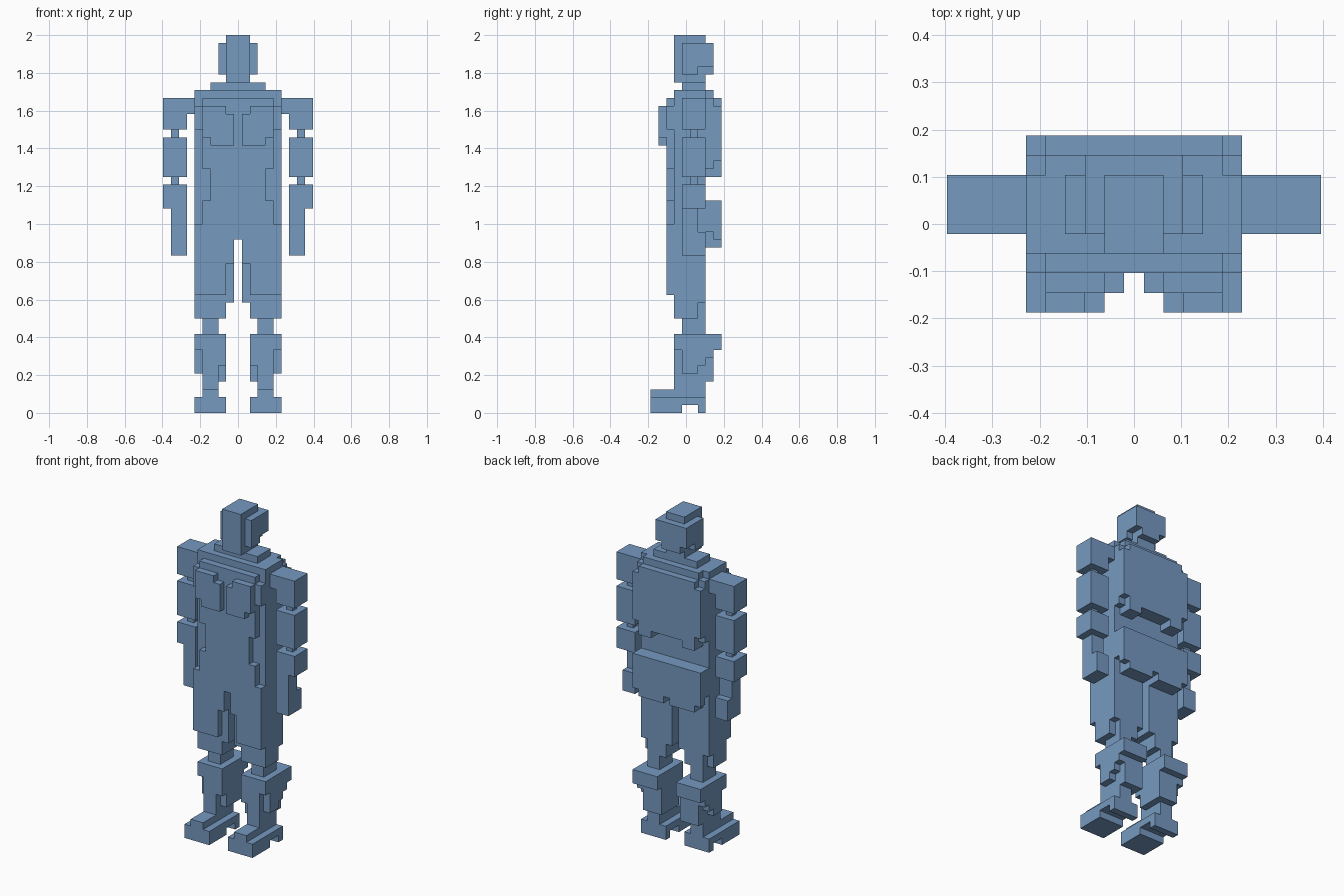
import bpy
import bmesh
from mathutils import Vector

UNIT = 2 / 48  # edge length of one block

default_cube = bpy.data.objects.get("Cube")
if default_cube:
    bpy.data.objects.remove(default_cube, do_unlink=True)

steel = bpy.data.materials.new("steel_blue")
steel.use_nodes = True
COLOUR = (0.18, 0.32, 0.53, 1)
steel.diffuse_color = COLOUR
steel.node_tree.nodes["Principled BSDF"].inputs["Base Color"].default_value = COLOUR


def box(x, y, z):
    """Cells of a box; x counts out from the middle column, which starts at -1."""
    return {(i + 1, j, k) for i in range(*x) for j in range(*y) for k in range(*z)}


def mirrored(cells):
    return {(-i, j, k) for i, j, k in cells}


def build(name, cells):
    """Make the outer skin of a set of cells and merge its coplanar faces."""
    bm = bmesh.new()
    corners = {}

    def corner(point):
        key = tuple(round(value) for value in point)
        if key not in corners:
            i, j, k = key
            corners[key] = bm.verts.new(((i - 0.5) * UNIT, (j - 4.5) * UNIT, k * UNIT))
        return corners[key]

    for cell in cells:
        for axis in range(3):
            for side in (0, 1):
                neighbour = list(cell)
                neighbour[axis] += 2 * side - 1
                if tuple(neighbour) in cells:
                    continue
                start, u, v = Vector(cell), Vector(), Vector()
                start[axis] += side
                u[(axis + 1) % 3] = 1
                v[(axis + 2) % 3] = 1
                loop = [start, start + u, start + u + v, start + v]
                if not side:
                    loop.reverse()
                bm.faces.new([corner(point) for point in loop])
    bmesh.ops.dissolve_limit(bm, angle_limit=0.01, verts=bm.verts[:], edges=bm.edges[:])
    bmesh.ops.triangulate(bm, faces=[f for f in bm.faces if len(f.verts) > 4])
    mesh = bpy.data.meshes.new(name)
    bm.to_mesh(mesh)
    bm.free()
    mesh.materials.append(steel)
    obj = bpy.data.objects.new(name, mesh)
    bpy.context.collection.objects.link(obj)


def build_whole(name, cells):
    build(name, cells | mirrored(cells))


def build_pair(name, cells):
    build("left_" + name, cells)
    build("right_" + name, mirrored(cells))


# Head: tall face block, stepped back and side plates
head = box(x=(-1, 1), y=(3, 7), z=(42, 48))
head |= box(x=(-1, 1), y=(7, 8), z=(43, 47))
head |= box(x=(1, 2), y=(4, 8), z=(44, 47))
head |= box(x=(1, 2), y=(4, 6), z=(43, 44))
build_whole("head", head)

# Collar under the head
build_whole("collar", box(x=(-1, 3), y=(4, 7), z=(41, 42)))

# Torso core and stepped shoulders
torso = box(x=(-1, 5), y=(3, 7), z=(22, 41))
torso |= box(x=(-1, 4), y=(7, 8), z=(40, 41))

# Belly plate, narrower at the waist and full width at the hips
torso |= box(x=(-1, 4), y=(2, 3), z=(24, 40))
torso -= box(x=(3, 4), y=(2, 3), z=(27, 31))
torso |= box(x=(-1, 5), y=(2, 3), z=(22, 24))

# Chest plates
torso |= box(x=(0, 3), y=(1, 2), z=(34, 38))
torso |= box(x=(1, 4), y=(1, 2), z=(35, 39))
torso |= box(x=(4, 5), y=(2, 3), z=(36, 39))

# Back plate with a ragged lower edge
torso |= box(x=(-1, 2), y=(7, 9), z=(31, 40))
torso |= box(x=(2, 4), y=(7, 9), z=(30, 40))
torso |= box(x=(4, 5), y=(7, 8), z=(31, 40))
torso |= box(x=(4, 5), y=(8, 9), z=(32, 39))

# Seat plate
torso |= box(x=(-1, 5), y=(7, 9), z=(23, 27))
torso |= box(x=(-1, 4), y=(7, 9), z=(22, 23))
torso |= box(x=(0, 4), y=(7, 9), z=(21, 22))
torso |= box(x=(4, 5), y=(8, 9), z=(22, 23))

# Thighs
thigh = box(x=(0, 5), y=(3, 7), z=(14, 22))
thigh |= box(x=(1, 5), y=(3, 7), z=(12, 14))
thigh -= box(x=(4, 5), y=(6, 7), z=(12, 14))
thigh |= box(x=(1, 5), y=(2, 3), z=(15, 22))
thigh |= box(x=(0, 1), y=(2, 3), z=(19, 22))
build_whole("torso_and_thighs", torso | thigh)

# Arms: shoulder, upper arm and forearm joined by thin pegs
shoulder = box(x=(6, 9), y=(4, 7), z=(36, 40))
shoulder |= box(x=(5, 6), y=(4, 7), z=(38, 40))
build_pair("shoulder", shoulder)
build_pair("upper_arm", box(x=(6, 9), y=(4, 7), z=(30, 35)))
for name, height in (("shoulder_peg", 35), ("elbow_peg", 29)):
    build_pair(name, box(x=(7, 8), y=(5, 6), z=(height, height + 1)))
forearm = box(x=(6, 9), y=(4, 7), z=(26, 29))
forearm |= box(x=(6, 8), y=(4, 7), z=(20, 26))
forearm -= box(x=(6, 8), y=(6, 7), z=(23, 26))
build_pair("forearm", forearm)

# Knees
build_pair("knee", box(x=(2, 4), y=(4, 7), z=(10, 12)))

# Shins with a flared top cuff and stepped calf
shin = box(x=(1, 5), y=(3, 9), z=(8, 10))
shin |= box(x=(2, 4), y=(3, 8), z=(4, 8))
shin |= box(x=(2, 4), y=(3, 7), z=(3, 4))
shin |= box(x=(1, 2), y=(3, 8), z=(6, 8))
shin |= box(x=(1, 2), y=(4, 8), z=(4, 6))
for step, front, back in ((5, 4, 6), (6, 6, 7), (7, 7, 8)):
    shin |= box(x=(4, 5), y=(front, back), z=(step, 8))
build_pair("shin", shin)

# Feet with an arched sole and raised instep
foot = box(x=(1, 5), y=(0, 7), z=(0, 2))
foot -= box(x=(1, 5), y=(4, 6), z=(0, 1))
foot |= box(x=(2, 4), y=(0, 7), z=(2, 3))
build_pair("foot", foot)
